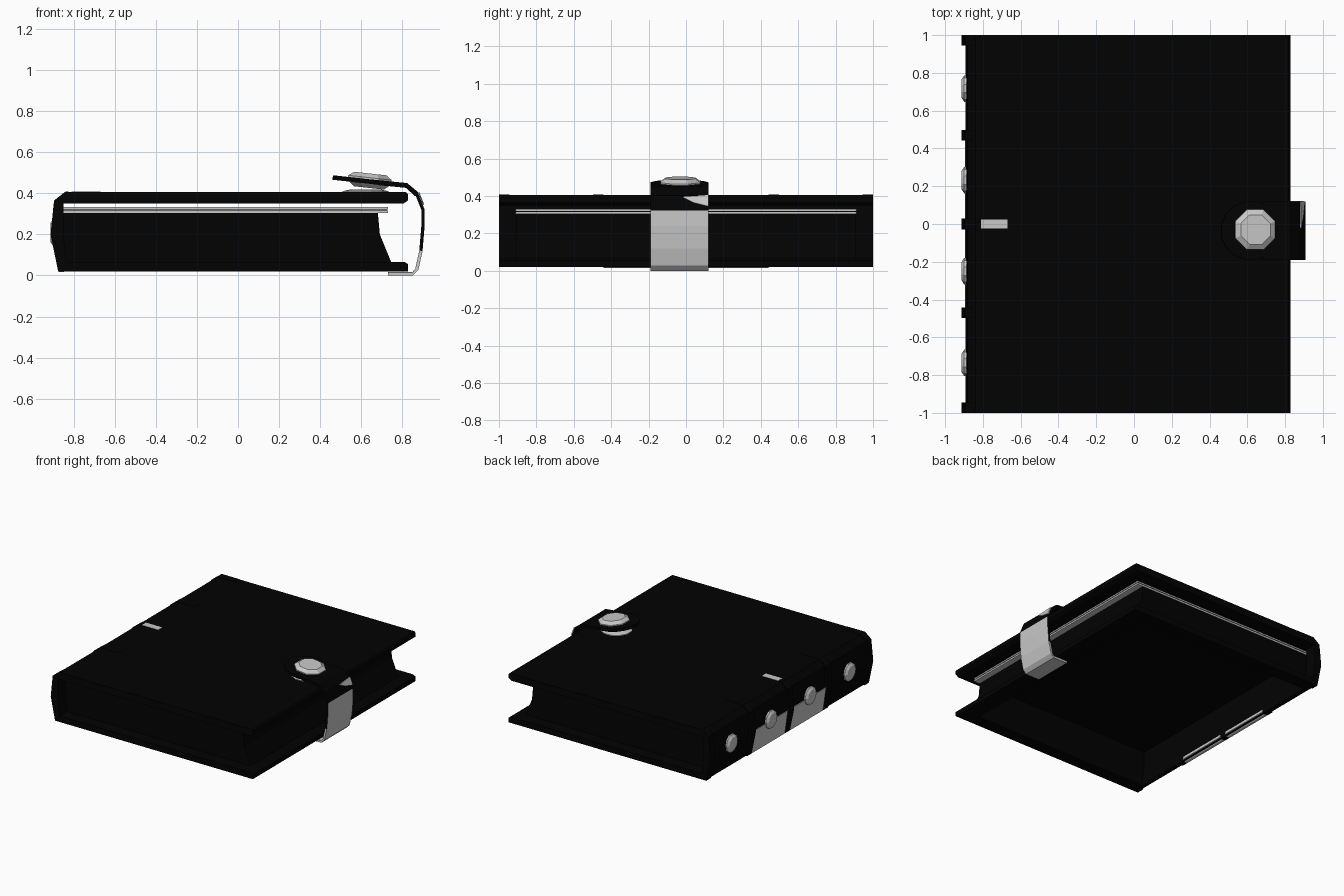
import bpy, bmesh, math
from mathutils import Matrix, Vector

old = bpy.data.objects.get("Cube")
if old:
    bpy.data.objects.remove(old, do_unlink=True)


def material(name, value):
    m = bpy.data.materials.new(name)
    m.use_nodes = True
    col = (value, value, value, 1)
    m.diffuse_color = col
    bsdf = m.node_tree.nodes["Principled BSDF"]
    bsdf.inputs["Base Color"].default_value = col
    bsdf.inputs["Roughness"].default_value = 0.8
    return m


BLACK = material("black leather", 0.0006)
GREY = material("pale grey", 0.58)


def finish(bm, name, mats, rule=None):
    bmesh.ops.recalc_face_normals(bm, faces=bm.faces[:])
    bm.normal_update()
    if rule:
        for f in bm.faces:
            f.material_index = int(rule(f.calc_center_median(), f.normal))
    mesh = bpy.data.meshes.new(name)
    bm.to_mesh(mesh)
    bm.free()
    for m in mats:
        mesh.materials.append(m)
    ob = bpy.data.objects.new(name, mesh)
    bpy.context.collection.objects.link(ob)
    return ob


def prism(name, profile, y0, y1, mats=(BLACK,), rule=None):
    """Extrude an x-z outline along y."""
    bm = bmesh.new()
    a = [bm.verts.new((x, y0, z)) for x, z in profile]
    b = [bm.verts.new((x, y1, z)) for x, z in profile]
    bm.faces.new(a)
    bm.faces.new(b[::-1])
    n = len(profile)
    for i in range(n):
        j = (i + 1) % n
        bm.faces.new((a[i], b[i], b[j], a[j]))
    return finish(bm, name, mats, rule)


def block(name, x0, x1, y0, y1, z0, z1, mat=BLACK):
    return prism(name, [(x0, z0), (x1, z0), (x1, z1), (x0, z1)], y0, y1, (mat,))


def stack(name, rings, sides, matrix, mat):
    """Faceted disc or gem from (radius, height) rings."""
    bm = bmesh.new()
    loops = []
    for r, h in rings:
        angles = [2 * math.pi * (i + 0.5) / sides for i in range(sides)]
        loops.append([bm.verts.new(matrix @ Vector((r * math.cos(t), r * math.sin(t), h)))
                      for t in angles])
    bm.faces.new(loops[0])
    bm.faces.new(loops[-1])
    for lo, hi in zip(loops, loops[1:]):
        for i in range(sides):
            j = (i + 1) % sides
            bm.faces.new((lo[i], lo[j], hi[j], hi[i]))
    return finish(bm, name, (mat,))


def ribbon(path, half):
    """Outline of a path thickened to both sides."""
    left, right = [], []
    for i, p in enumerate(path):
        a = Vector(path[max(i - 1, 0)])
        b = Vector(path[min(i + 1, len(path) - 1)])
        d = (b - a).normalized()
        n = Vector((-d.y, d.x)) * half
        left.append(tuple(Vector(p) + n))
        right.append(tuple(Vector(p) - n))
    return left + right[::-1]


# Top cover and spine in one folded piece
prism("cover_and_spine",
      [(0.828, 0.395), (0.818, 0.405), (-0.84, 0.405), (-0.882, 0.36), (-0.891, 0.2),
       (-0.865, 0.02), (-0.83, 0.02), (-0.85, 0.2), (-0.85, 0.35),
       (0.805, 0.35), (0.828, 0.365)], -1, 1)

# Rim of the lower cover, open underneath
prism("lower_cover_fore_edge",
      [(0.69, 0.02), (0.828, 0.02), (0.828, 0.055), (0.81, 0.066), (0.69, 0.066)], -1, 1)
for side, label in ((-1, "front"), (1, "back")):
    ys = sorted((side * 0.9, side * 1.0))
    block("lower_cover_" + label + "_rim", -0.86, 0.7, ys[0], ys[1], 0.02, 0.066)

# Page block: end walls, hollowed fore edge and overhanging sheets
fore = [(0.68, 0.31), (0.69, 0.2), (0.745, 0.066)]
for side, label in ((-1, "front"), (1, "back")):
    ys = sorted((side * 0.9, side * 0.908))
    prism("page_wall_" + label,
          [(-0.85, 0.03), (-0.87, 0.2), (-0.855, 0.31)] + fore + [(0.74, 0.03)], ys[0], ys[1])
prism("page_fore_edge", fore + [(x - 0.015, z) for x, z in fore[::-1]], -0.908, 0.908)
block("page_ceiling", -0.86, 0.675, -0.905, 0.905, 0.3, 0.31)
block("page_core", -0.86, 0.725, -0.907, 0.907, 0.31, 0.324)
for z in (0.304, 0.321):
    block("page_sheet", -0.86, 0.73, -0.912, 0.912, z, z + 0.011, GREY)
block("page_lining", -0.85, 0.672, -0.9, 0.9, 0.299, 0.303)

# Raised bands around the spine
for y in (-0.972, -0.47, 0, 0.47, 0.972):
    prism("spine_band",
          [(-0.68, 0.4065), (-0.84, 0.4075), (-0.895, 0.365), (-0.912, 0.2), (-0.875, 0.02),
           (-0.85, 0.02), (-0.88, 0.2), (-0.87, 0.36), (-0.835, 0.4), (-0.68, 0.4)],
          y - 0.028, y + 0.028)
block("band_tip", -0.81, -0.67, -0.025, 0.025, 0.4, 0.409, GREY)

# Pale panels on the lower half of the spine
for y in (-0.235, 0.235):
    prism("spine_panel", [(-0.896, 0.2), (-0.87, 0.016), (-0.85, 0.016), (-0.826, 0.03),
                          (-0.88, 0.2)], y - 0.207, y + 0.207, (GREY,))

# Studs between the bands
for y in (-0.735, -0.25, 0.232, 0.717):
    place = Matrix.Translation((-0.885, y, 0.21)) @ Matrix.Rotation(-math.pi / 2, 4, "Y")
    stack("spine_stud", [(0.07, 0), (0.07, 0.014), (0.05, 0.027)], 10, place, GREY)

# Strap wrapping the fore edge
path = [(0.68, 0.452), (0.82, 0.438), (0.87, 0.395), (0.9, 0.32), (0.9, 0.24),
        (0.89, 0.12), (0.87, 0.03), (0.85, 0.008), (0.73, 0.008)]
prism("strap", ribbon(path, 0.008), -0.19, 0.12, (BLACK, GREY),
      lambda c, n: c.z < 0.12 and abs(n.y) < 0.5 or c.z < 0.32 and n.x > 0.5)
prism("strap_lower_edges", ribbon(path[5:], 0.0075), -0.191, 0.121, (GREY,))
prism("strap_flap", ribbon(path[:3], 0.012), -0.188, 0.118)

# Pale wedge near the bend of the strap
bm = bmesh.new()
wedge = [(-0.02, 0.39), (0.12, 0.4), (0.12, 0.34), (0.04, 0.36)]
layers = []
for off in (0.008, 0.014):
    layers.append([bm.verts.new((0.87 + (0.395 - z) * 0.4 + off, y, z + off * 0.4))
                   for y, z in wedge])
bm.faces.new(layers[0])
bm.faces.new(layers[1])
for i in range(4):
    j = (i + 1) % 4
    bm.faces.new((layers[0][i], layers[0][j], layers[1][j], layers[1][i]))
finish(bm, "strap_wedge", (GREY,))

# Fastener: base on the cover, tilted tab and faceted gem
flat = Matrix.Translation((0.62, -0.03, 0.404))
stack("fastener_base", [(0.115, 0), (0.115, 0.006), (0.08, 0.014)], 12, flat, GREY)
tilt = Matrix.Translation((0.64, -0.03, 0.458)) @ Matrix.Rotation(0.11, 4, "Y")
tab = tilt @ Matrix.Translation((-0.02, -0.005, 0)) @ Matrix.Diagonal((1.04, 1, 1, 1))
stack("strap_tab", [(0.157, -0.012), (0.157, 0.01)], 16, tab, BLACK)
stack("fastener_gem", [(0.08, -0.032), (0.115, -0.005), (0.115, 0.018), (0.085, 0.038)],
      8, tilt, GREY)
